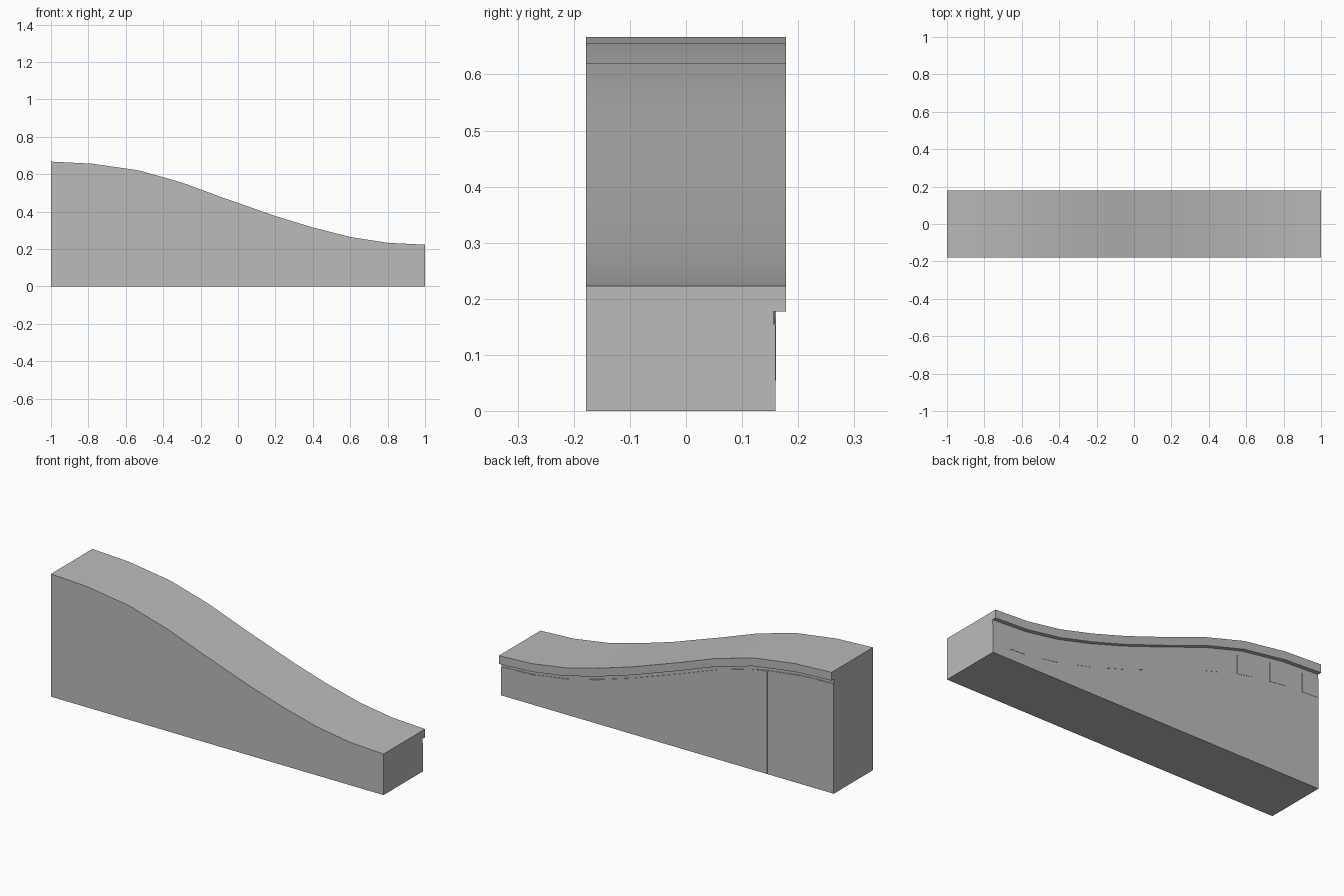
import bpy, bmesh

if "Cube" in bpy.data.objects:
    bpy.data.objects.remove(bpy.data.objects["Cube"])

# Slope of the parapet: (x, height)
SLOPE = [(-1, .667), (-.78, .656), (-.53, .62), (-.3, .555), (-.08, .474), (.2, .376),
         (.4, .315), (.6, .264), (.8, .233), (1, .223)]
WALL = .159   # back wall plane


def top(x):
    for (a, p), (b, q) in zip(SLOPE, SLOPE[1:]):
        if x <= b:
            return p + (q - p) * (x - a) / (b - a)
    return SLOPE[-1][1]


grey = bpy.data.materials.new("stone grey")
grey.diffuse_color = (.5, .5, .5, 1)
grey.use_nodes = True
grey.node_tree.nodes["Principled BSDF"].inputs["Base Color"].default_value = grey.diffuse_color


def sweep(name, xs, section):
    """Loft a cross-section (list of y, z) along x."""
    bm = bmesh.new()
    rings = [[bm.verts.new((x, y, z)) for y, z in section(x)] for x in xs]
    n = len(rings[0])
    for a, b in zip(rings, rings[1:]):
        for i in range(n):
            j = (i + 1) % n
            bm.faces.new((a[i], b[i], b[j], a[j]))
    bm.faces.new(rings[0])
    bm.faces.new(rings[-1][::-1])
    bmesh.ops.recalc_face_normals(bm, faces=bm.faces)
    me = bpy.data.meshes.new(name)
    bm.to_mesh(me)
    bm.free()
    me.materials.append(grey)
    ob = bpy.data.objects.new(name, me)
    bpy.context.collection.objects.link(ob)
    return ob


# Wall with an overhanging cap and a shallow groove beneath it
def wall_section(x):
    t = top(x)
    return [(-.178, 0), (WALL, 0), (WALL, t - .068), (WALL - .003, t - .068),
            (WALL - .003, t - .045), (.178, t - .045), (.178, t), (-.178, t)]


wall = sweep("sloped_wall", [x for x, _ in SLOPE], wall_section)
bpy.context.view_layer.objects.active = wall
wall.select_set(True)
bpy.ops.object.shade_smooth_by_angle(angle=.5)


def plate(name, x0, x1, low, high, out):
    """Thin plate on the back wall."""
    sweep(name, [x0, x1], lambda x: [(WALL - .004, low(x)), (WALL + out, low(x)),
                                     (WALL + out, high(x)), (WALL - .004, high(x))])


# Row of square panels under the cap, following the slope
for i in range(10):
    x = -1 + .2 * i
    plate(f"panel_{i}", x, x + .1, lambda v: top(v) - .173, lambda v: top(v) - .07, .0015)

# Vertical seams between the wall sections
for i in range(6):
    x = -1 + .4 * i
    a, b = (x - .008, x) if i == 5 else (x, x + .008)
    plate(f"seam_{i}", a, b, lambda v: 0, lambda v: top(v) - (.07 if i == 5 else .173), .0006)
